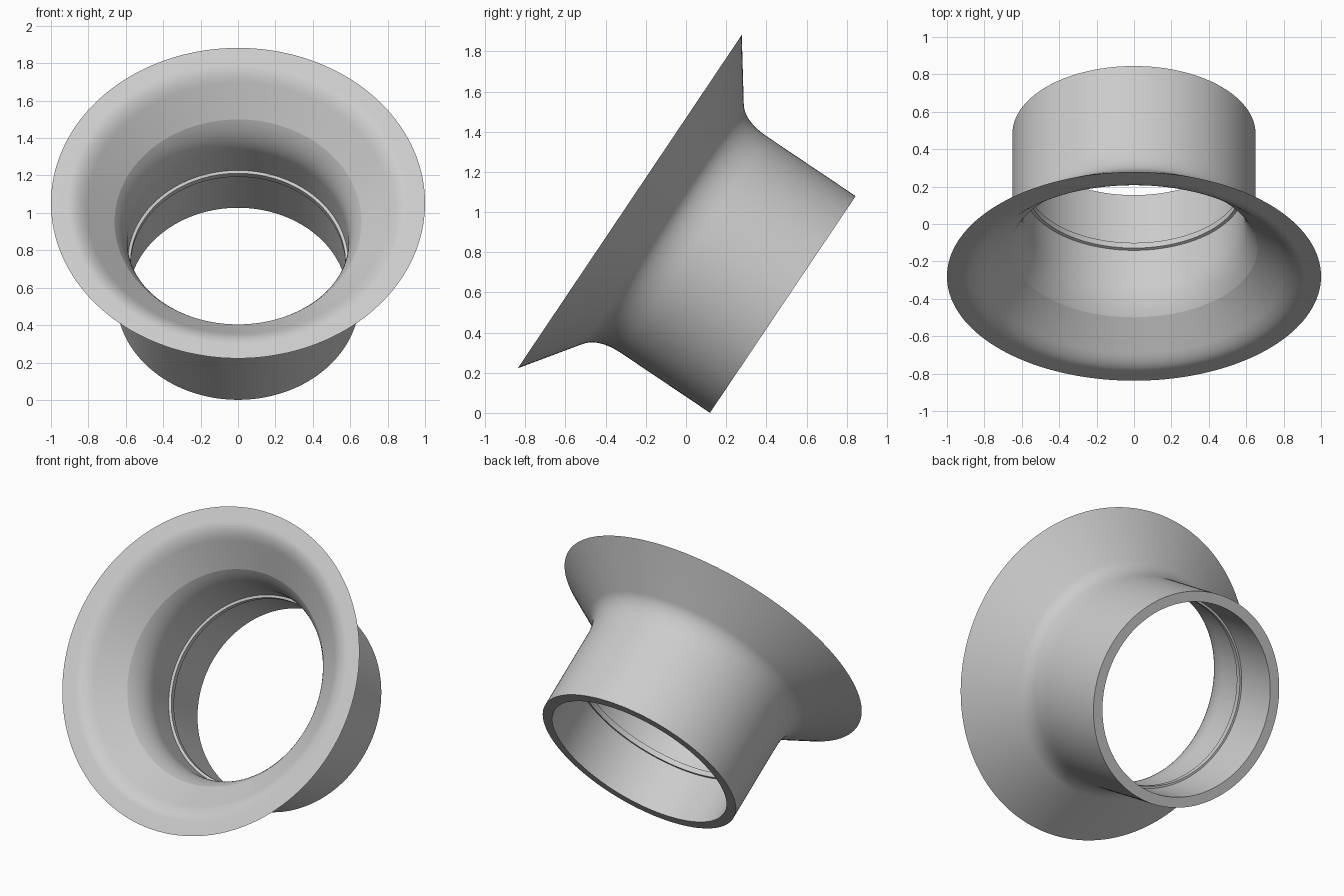
import bpy
import bmesh
import math
from mathutils import Vector, Matrix

cube = bpy.data.objects.get("Cube")
if cube:
    bpy.data.objects.remove(cube, do_unlink=True)


def curve(start, control, end, steps=16):
    """Points of a smooth bend from start to end."""
    a, b, c = Vector(start), Vector(control), Vector(end)
    result = []
    for i in range(steps + 1):
        t = i / steps
        result.append((1 - t) ** 2 * a + 2 * t * (1 - t) * b + t * t * c)
    return result


# Closed wall section as (depth behind the rim, radius)
profile = [Vector((0, 1.0))]
# Outside: flare, bend and straight neck
profile += curve((0.20, 0.72), (0.25, 0.65), (0.39, 0.65))
profile += [Vector((0.918, 0.65)), Vector((0.918, 0.587))]
# Raised ring inside the bore
profile += [Vector(p) for p in
            ((0.602, 0.587), (0.602, 0.574), (0.568, 0.574), (0.564, 0.59))]
# Inside: bend into the throat, conical mouth, rounded edge of the flat rim
profile += curve((0.38, 0.591), (0.28, 0.591), (0.18, 0.66))
profile += curve((0.05, 0.805), (0, 0.86), (0, 0.91))

# Revolve the section around the neck axis
bm = bmesh.new()
verts = [bm.verts.new((r, 0, depth)) for depth, r in profile]
edges = [bm.edges.new((v, verts[(i + 1) % len(verts)])) for i, v in enumerate(verts)]
bmesh.ops.spin(bm, geom=verts + edges, cent=(0, 0, 0), axis=(0, 0, 1),
               angle=math.tau, steps=144, use_merge=True)
bmesh.ops.remove_doubles(bm, verts=bm.verts, dist=0.0001)
bmesh.ops.recalc_face_normals(bm, faces=bm.faces)

# Tilt the mouth upward towards the front
tilt = Matrix.Rotation(math.radians(-123.9), 4, "X")
bm.transform(Matrix.Translation((0, -0.28, 1.052)) @ tilt)
mesh = bpy.data.meshes.new("flared_collar")
bm.to_mesh(mesh)
bm.free()

collar = bpy.data.objects.new("flared_collar", mesh)
bpy.context.collection.objects.link(collar)

# Plain grey finish
grey = bpy.data.materials.new("light_grey")
grey.use_nodes = True
colour = (0.6, 0.6, 0.6, 1)
grey.diffuse_color = colour
grey.node_tree.nodes["Principled BSDF"].inputs["Base Color"].default_value = colour
mesh.materials.append(grey)

bpy.ops.object.select_all(action="DESELECT")
collar.select_set(True)
bpy.context.view_layer.objects.active = collar
bpy.ops.object.shade_smooth_by_angle(angle=math.radians(10))
